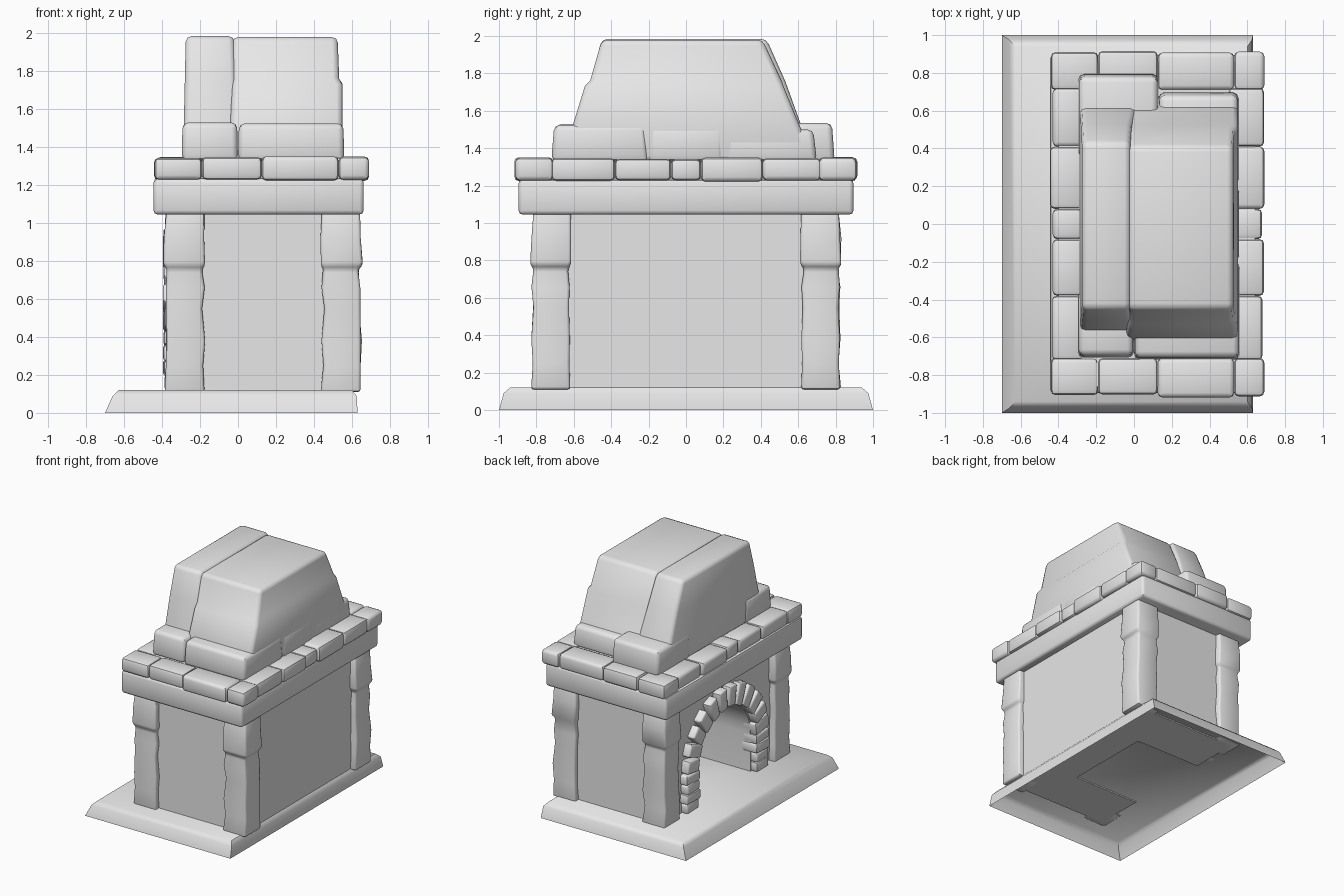
import bpy, bmesh, math, random
from mathutils import Matrix

random.seed(4)
if "Cube" in bpy.data.objects:
    bpy.data.objects.remove(bpy.data.objects["Cube"])

stone = bpy.data.materials.new("grey stone")
stone.use_nodes = True
stone.diffuse_color = (0.8, 0.8, 0.8, 1)
stone.node_tree.nodes["Principled BSDF"].inputs["Base Color"].default_value = (0.8, 0.8, 0.8, 1)


def finish(name, bm, bevel=0.0, angle=45):
    bmesh.ops.recalc_face_normals(bm, faces=bm.faces)
    if bevel:
        edges = [e for e in bm.edges if len(e.link_faces) == 2 and e.calc_face_angle() > 0.6]
        bmesh.ops.bevel(bm, geom=edges, offset=bevel, segments=2, profile=0.5,
                        affect='EDGES', clamp_overlap=True)
    mesh = bpy.data.meshes.new(name)
    bm.to_mesh(mesh)
    bm.free()
    mesh.materials.append(stone)
    obj = bpy.data.objects.new(name, mesh)
    bpy.context.collection.objects.link(obj)
    bpy.ops.object.select_all(action='DESELECT')
    obj.select_set(True)
    bpy.context.view_layer.objects.active = obj
    bpy.ops.object.shade_smooth_by_angle(angle=math.radians(angle))
    return obj


def stack(name, rings, bevel=0.02, open_bottom=False):
    """Loft rectangles given as (x0, x1, y0, y1, z)."""
    bm = bmesh.new()
    loops = [[bm.verts.new(p) for p in ((a, c, z), (b, c, z), (b, d, z), (a, d, z))]
             for a, b, c, d, z in rings]
    for low, high in zip(loops, loops[1:]):
        for i in range(4):
            j = (i + 1) % 4
            bm.faces.new((low[i], low[j], high[j], high[i]))
    bm.faces.new(loops[-1])
    if not open_bottom:
        bm.faces.new(loops[0][::-1])
    return finish(name, bm, bevel)


def block(name, x0, x1, y0, y1, z0, z1, bevel=0.02):
    return stack(name, [(x0, x1, y0, y1, z0), (x0, x1, y0, y1, z1)], bevel)


def vary(amount):
    return random.uniform(-amount, amount)


# Hearth slab, hollow underneath
stack("hearth_slab", [(-0.7, 0.63, -1, 1, 0), (-0.66, 0.625, -0.975, 0.975, 0.09),
                      (-0.63, 0.6, -0.94, 0.94, 0.12)], 0, True)

# Walls: solid rear part and an arched front part around the firebox
SPRING, INNER = 0.43, 0.37
block("rear_wall", 0.27, 0.6, -0.78, 0.78, 0.11, 1.08, 0)
arch = [(INNER * math.cos(math.pi * i / 16), SPRING + INNER * math.sin(math.pi * i / 16))
        for i in range(17)]
outline = [(0.78, 0.11), (0.78, 1.08), (-0.78, 1.08), (-0.78, 0.11), (-INNER, 0.11)]
outline += arch[::-1] + [(INNER, 0.11)]
bm = bmesh.new()
face = bm.faces.new([bm.verts.new((-0.33, y, z)) for y, z in outline])
moved = bmesh.ops.extrude_face_region(bm, geom=[face])["geom"]
bmesh.ops.translate(bm, vec=(0.6, 0, 0),
                    verts=[v for v in moved if isinstance(v, bmesh.types.BMVert)])
finish("arched_wall", bm, 0, 30)

# Arch stones: two legs and a half circle
places = [(side * 0.455, 0.16 + 0.078 * i, 0 if side > 0 else math.pi)
          for side in (-1, 1) for i in range(4)]
for i in range(12):
    a = math.pi * (i + 0.5) / 12
    places.append((0.455 * math.cos(a), SPRING + 0.455 * math.sin(a), a))
bm = bmesh.new()
for y, z, a in places:
    size = Matrix.Diagonal((0.13 + vary(0.01), 0.17 + vary(0.02), 0.078 if z < SPRING else 0.105, 1))
    turn = Matrix.Rotation(a + vary(0.07), 4, 'X')
    made = bmesh.ops.create_cube(bm, size=1, matrix=Matrix.Translation((-0.325, y, z)) @ turn @ size)
    for v in made["verts"]:
        if math.hypot(v.co.y, v.co.z - SPRING) < 0.42 and z > SPRING:
            v.co.y -= 0.012 * math.sin(a) * (1 if v.co.y > y else -1)
finish("arch_stones", bm, 0.014)

# Rough corner pillars, wider block at the head
for cx, xname in ((-0.28, "right"), (0.545, "left")):
    for side, yname in ((-1, "front"), (1, "rear")):
        cy = side * 0.72
        rings = []
        for z, half in ((0.11, 0.105), (0.25, 0.098), (0.38, 0.103), (0.55, 0.095), (0.66, 0.102),
                        (0.755, 0.092), (0.78, 0.11), (0.92, 0.106), (1.07, 0.1)):
            dx, dy = vary(0.005), vary(0.005)
            rings.append((cx + dx - half, cx + dx + half, cy + dy - half, cy + dy + half, z))
        stack(f"{yname}_{xname}_pillar", rings, 0.016)

# Lintel band and bed under the hood
block("lintel", -0.445, 0.662, -0.895, 0.895, 1.045, 1.235, 0.022)
block("mantel_bed", -0.4, 0.64, -0.86, 0.86, 1.2, 1.33, 0)

# Mantel stones in a ring
def mantel_stone(name, x0, x1, y0, y1):
    block(name, x0, x1, y0, y1, 1.225 + vary(0.004), 1.347 + vary(0.006), 0.024)


xs = (-0.44, -0.19, 0.125, 0.53, 0.69)
ys = (-0.72, -0.38, -0.08, 0.08, 0.41, 0.72)
for side, label in ((-1, "front"), (1, "rear")):
    for i, (a, b) in enumerate(zip(xs, xs[1:])):
        y0, y1 = sorted((side * 0.71, side * (0.91 + vary(0.008))))
        mantel_stone(f"{label}_mantel_stone_{i + 1}", a, b, y0, y1)
for inner, outer, label in ((-0.27, -0.437, "right"), (0.5, 0.685, "left")):
    for i, (a, b) in enumerate(zip(ys, ys[1:])):
        x0, x1 = sorted((inner, outer + vary(0.007)))
        mantel_stone(f"{label}_mantel_stone_{i + 1}", x0, x1, a, b)

# Tapered hood in two unequal halves
stack("hood_right_half", [(-0.29, 0.02, -0.6, 0.68, 1.33), (-0.285, 0.01, -0.56, 0.61, 1.54),
                          (-0.28, -0.01, -0.51, 0.53, 1.76),
                          (-0.275, -0.02, -0.45, 0.43, 1.985)], 0.03)
stack("hood_left_half", [(-0.05, 0.55, -0.64, 0.69, 1.33), (-0.04, 0.55, -0.6, 0.6, 1.54),
                         (-0.03, 0.55, -0.54, 0.52, 1.735), (-0.03, 0.53, -0.51, 0.51, 1.765),
                         (-0.03, 0.525, -0.45, 0.41, 1.98)], 0.03)

# Lower course of stones around the hood
def course(name, x0, x1, y0, y1, top, lean=0.015):
    stack(name, [(x0, x1, y0, y1, 1.33),
                 (x0 + 0.005, x1 - 0.005, y0 + lean, y1 - lean, top)], 0.03)


course("front_right_course", -0.297, 0.0, -0.71, -0.35, 1.53)
course("front_left_course", 0.0, 0.56, -0.72, -0.2, 1.525)
course("middle_left_course", 0.2, 0.557, -0.2, 0.2, 1.515, 0.0)
course("rear_left_course", 0.13, 0.553, 0.2, 0.7, 1.5, 0.02)
course("rear_right_course", -0.295, 0.13, 0.35, 0.795, 1.535)
